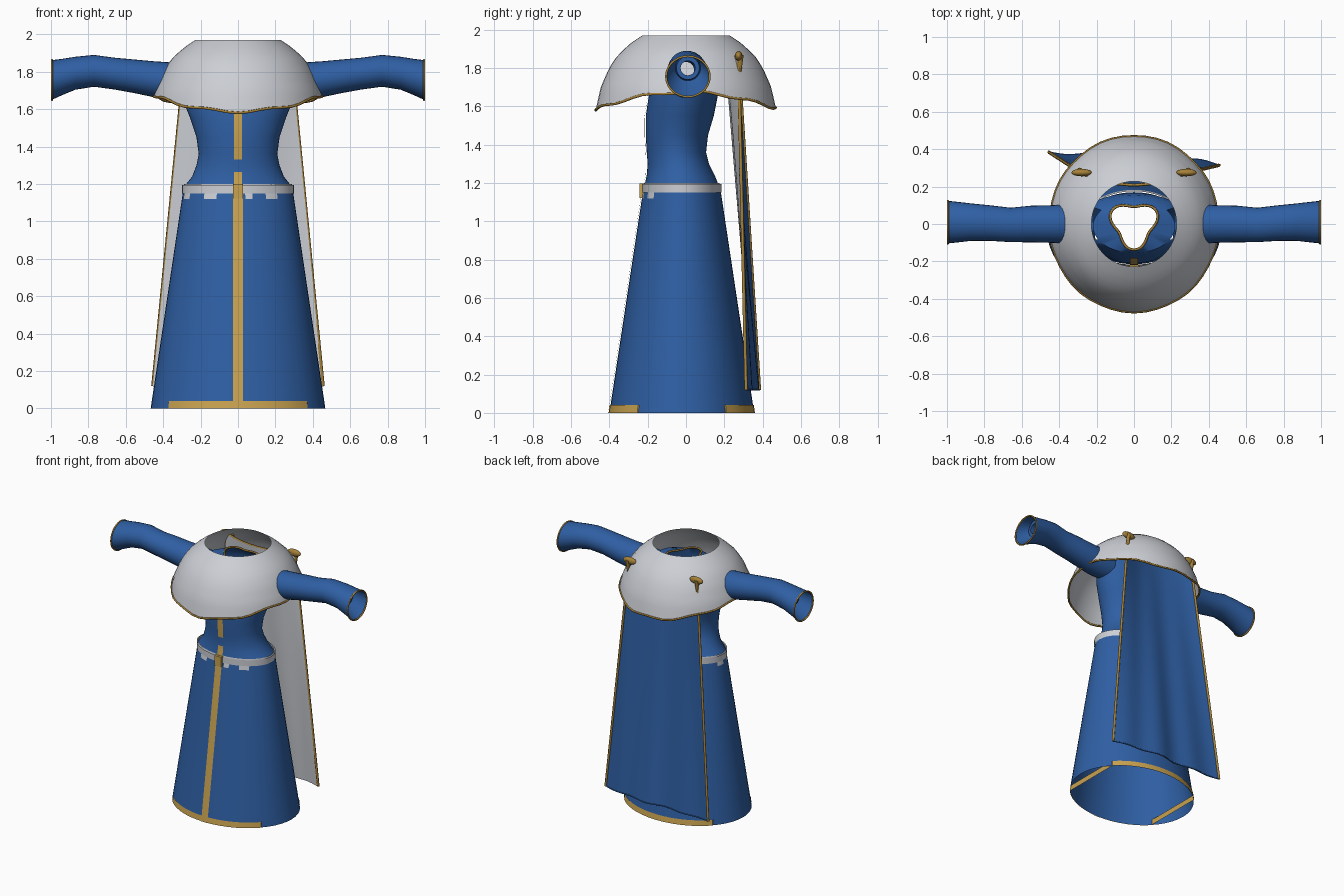
import bpy
from math import sin, cos, pi, sqrt
from mathutils import Vector

cube = bpy.data.objects.get("Cube")
if cube:
    bpy.data.objects.remove(cube, do_unlink=True)


def material(name, rgb):
    m = bpy.data.materials.new(name)
    m.use_nodes = True
    m.diffuse_color = (*rgb, 1)
    m.node_tree.nodes["Principled BSDF"].inputs["Base Color"].default_value = (*rgb, 1)
    return m


BLUE = material("blue cloth", (0.028, 0.115, 0.37))
PALE = material("pale cloth", (0.60, 0.62, 0.66))
GOLD = material("gold trim", (0.58, 0.36, 0.08))
DARK_GOLD = material("dark gold", (0.38, 0.22, 0.04))
SEG = 48


def finish(ob, mats, angle=0.7):
    for m in mats:
        ob.data.materials.append(m)
    bpy.ops.object.select_all(action='DESELECT')
    ob.select_set(True)
    bpy.context.view_layer.objects.active = ob
    bpy.ops.object.shade_smooth_by_angle(angle=angle)
    return ob


def loft(name, rings, mats, closed=True, rule=None, skip=None):
    """Skin a list of equal-length point rows; rule picks a material per face."""
    n = len(rings[0])
    faces = []
    for i in range(len(rings) - 1):
        for j in range(n if closed else n - 1):
            k = (j + 1) % n
            quad = (i * n + j, i * n + k, (i + 1) * n + k, (i + 1) * n + j)
            mid = (Vector(rings[i][j]) + Vector(rings[i + 1][k])) / 2
            if not (skip and skip(mid)):
                faces.append(quad)
    me = bpy.data.meshes.new(name)
    me.from_pydata([tuple(p) for r in rings for p in r], [], faces)
    ob = bpy.data.objects.new(name, me)
    bpy.context.collection.objects.link(ob)
    if rule:
        for p in me.polygons:
            p.material_index = rule(p.center)
    return finish(ob, mats)


def trim(name, pts, radius, mat, cyclic=False):
    """Round piping along a path."""
    cu = bpy.data.curves.new(name, 'CURVE')
    cu.dimensions = '3D'
    cu.bevel_depth = radius
    cu.bevel_resolution = 1
    sp = cu.splines.new('POLY')
    sp.points.add(len(pts) - 1)
    for p, co in zip(sp.points, pts):
        p.co = (*co, 1)
    sp.use_cyclic_u = cyclic
    cu.materials.append(mat)
    ob = bpy.data.objects.new(name, cu)
    bpy.context.collection.objects.link(ob)


def lerp(a, b, t):
    return a + (b - a) * t


def body_ring(z, hw, front, back):
    cy, ry = (front + back) / 2, (back - front) / 2
    return [(hw * cos(2 * pi * j / SEG), cy + ry * sin(2 * pi * j / SEG), z) for j in range(SEG)]


# Skirt with a pale waistband and its ragged lower edge
def skirt_size(z):
    t = z / 1.2
    return lerp(0.467, 0.288, t), lerp(-0.40, -0.218, t), lerp(0.356, 0.175, t)


def band(c):
    ragged = c.z > 1.12 and sin(c.x * 37) + sin(c.y * 61 + 1) > 0.75 and c.y < 0.1
    return 1 if c.z > 1.15 or ragged else 0


loft("skirt", [body_ring(z, *skirt_size(z)) for z in (0, 0.3, 0.6, 0.9, 1.12, 1.15, 1.2)],
     [BLUE, PALE], rule=band)
w, f, b = skirt_size(1.17)
loft("waistband", [body_ring(z, w + 0.006, f - 0.006, b + 0.006) for z in (1.15, 1.195)], [PALE])

# Hem band: follows front and back, runs straight inside the sides
hem = []
for z in (0, 0.04):
    w, f, b = skirt_size(z)
    hem.append([(max(-0.372, min(0.372, x)), y, z)
                for x, y, z in body_ring(z, w + 0.004, f - 0.004, b + 0.004)])
loft("hem_band", hem, [GOLD])

# Bodice with arm openings and a three-cornered neckline
BODY = [(1.19, 0.285, -0.215, 0.17), (1.24, 0.245, -0.205, 0.15), (1.30, 0.222, -0.20, 0.12),
        (1.36, 0.21, -0.205, 0.105), (1.45, 0.222, -0.21, 0.115), (1.55, 0.255, -0.21, 0.145),
        (1.65, 0.295, -0.195, 0.165), (1.74, 0.31, -0.175, 0.165), (1.80, 0.29, -0.165, 0.155),
        (1.85, 0.22, -0.155, 0.13)]
neck = []
for j in range(SEG):
    a = 2 * pi * j / SEG
    r = 0.115 * (1 + 0.2 * cos(3 * (a + pi / 2)))
    neck.append((r * cos(a), r * sin(a), 1.875))
loft("bodice", [body_ring(*r) for r in BODY] + [neck], [BLUE],
     skip=lambda c: abs(c.x) > 0.2 and 1.73 < c.z < 1.86 and abs(c.y) < 0.08)
trim("neckline_trim", neck, 0.007, DARK_GOLD, True)


# Front stripes, laid just over the cloth
def stripe(name, rows, half):
    pts = []
    for z, hw, front, back in rows:
        cy, ry = (front + back) / 2, (back - front) / 2
        pts.append([(x, cy - ry * sqrt(1 - (x / hw) ** 2) - 0.006, z) for x in (-half, 0, half)])
    loft(name, pts, [GOLD], closed=False)


stripe("skirt_stripe", [(z, *skirt_size(z)) for z in (0, 0.4, 0.8, 1.2)], 0.026)
stripe("waist_stripe", [BODY[0], BODY[1], (1.265, 0.236, -0.203, 0.137)], 0.022)
stripe("chest_stripe", [(1.33, 0.215, -0.203, 0.112)] + BODY[3:8], 0.022)
bpy.ops.mesh.primitive_cube_add(size=1, location=(0, -0.231, 1.16))
buckle = bpy.context.object
buckle.name = "buckle"
buckle.scale = (0.055, 0.024, 0.075)
finish(buckle, [GOLD])

# Sleeves: flared tubes turning inward to a narrow inner cuff
SLEEVE = [(0.22, 0, 1.74, 0.095, 0.10), (0.36, 0.0, 1.75, 0.105, 0.10), (0.45, 0, 1.76, 0.10, 0.096),
          (0.55, 0, 1.775, 0.098, 0.09), (0.66, -0.005, 1.79, 0.092, 0.085),
          (0.77, 0.005, 1.805, 0.095, 0.085), (0.87, 0.01, 1.792, 0.10, 0.088),
          (0.94, 0.01, 1.772, 0.108, 0.097), (0.995, 0.01, 1.756, 0.114, 0.106),
          (0.93, 0.01, 1.78, 0.095, 0.085), (0.88, 0.01, 1.80, 0.066, 0.066),
          (0.92, 0.01, 1.80, 0.06, 0.06), (0.92, 0.01, 1.80, 0.038, 0.038),
          (0.60, 0.0, 1.79, 0.042, 0.042)]
for side, s in (("left", 1), ("right", -1)):
    rings = [[(s * x, cy + ry * cos(2 * pi * j / 28), cz + rz * sin(2 * pi * j / 28))
              for j in range(28)] for x, cy, cz, ry, rz in SLEEVE]
    loft(side + "_sleeve", rings, [BLUE])
    trim(side + "_cuff_trim", rings[8], 0.006, DARK_GOLD, True)

# Shoulder cape: open dome with a wavy lower edge
DOME = [(1.97, 0.228), (1.93, 0.288), (1.87, 0.355), (1.80, 0.402), (1.70, 0.445), (1.57, 0.474)]


def dome_radius(z):
    for (z0, r0), (z1, r1) in zip(DOME, DOME[1:]):
        if z >= z1:
            return lerp(r0, r1, (z0 - z) / (z0 - z1))
    return DOME[-1][1]


cape = []
for i in range(11):
    row = []
    for j in range(SEG):
        a = 2 * pi * j / SEG
        edge = 1.675 - 0.088 * sin(a) ** 2 + 0.007 * sin(9 * a)
        z = lerp(1.97, edge, i / 10)
        r = dome_radius(z)
        row.append((r * cos(a), r * sin(a), z))
    cape.append(row)
loft("shoulder_cape", cape, [PALE])
trim("cape_trim", cape[-1], 0.007, DARK_GOLD, True)


# Back cloak: blue outside, pale lining, gently folded towards the bottom
def cloak_point(u, t, offset):
    z = lerp(1.86, 0.12, t)
    half = lerp(0.285, 0.455, t)
    middle = lerp(0.205, 0.365, t)
    edge = lerp(0.27, 0.345 - 0.035 * u, t)
    y = lerp(middle, edge, u * u) + 0.014 * t * sin(u * 9) * (1 - u * u)
    return (half * u, y + offset, z)


def cloak_grid(offset):
    return [[cloak_point(j / 14 - 1, i / 16, offset) for j in range(29)] for i in range(17)]


outer = cloak_grid(0.004)
loft("cloak", outer, [BLUE], closed=False)
loft("cloak_lining", cloak_grid(-0.004), [PALE], closed=False)
trim("cloak_top_trim", outer[0], 0.008, DARK_GOLD)
trim("cloak_bottom_trim", outer[-1], 0.004, BLUE)
for side, col in (("left", -1), ("right", 0)):
    trim(side + "_cloak_trim", [r[col] for r in outer], 0.009, DARK_GOLD)

# Clasps holding the cloak to the cape
for side, s in (("left", 1), ("right", -1)):
    bpy.ops.mesh.primitive_uv_sphere_add(segments=16, ring_count=10, radius=1,
                                         location=(s * 0.28, 0.275, 1.863))
    knob = bpy.context.object
    knob.name = side + "_clasp"
    knob.scale = (0.055, 0.02, 0.026)
    finish(knob, [DARK_GOLD])
    bpy.ops.mesh.primitive_cone_add(vertices=12, radius1=0.006, radius2=0.018, depth=0.085,
                                    location=(s * 0.29, 0.283, 1.825))
    pin = bpy.context.object
    pin.name = side + "_clasp_pin"
    finish(pin, [DARK_GOLD])
